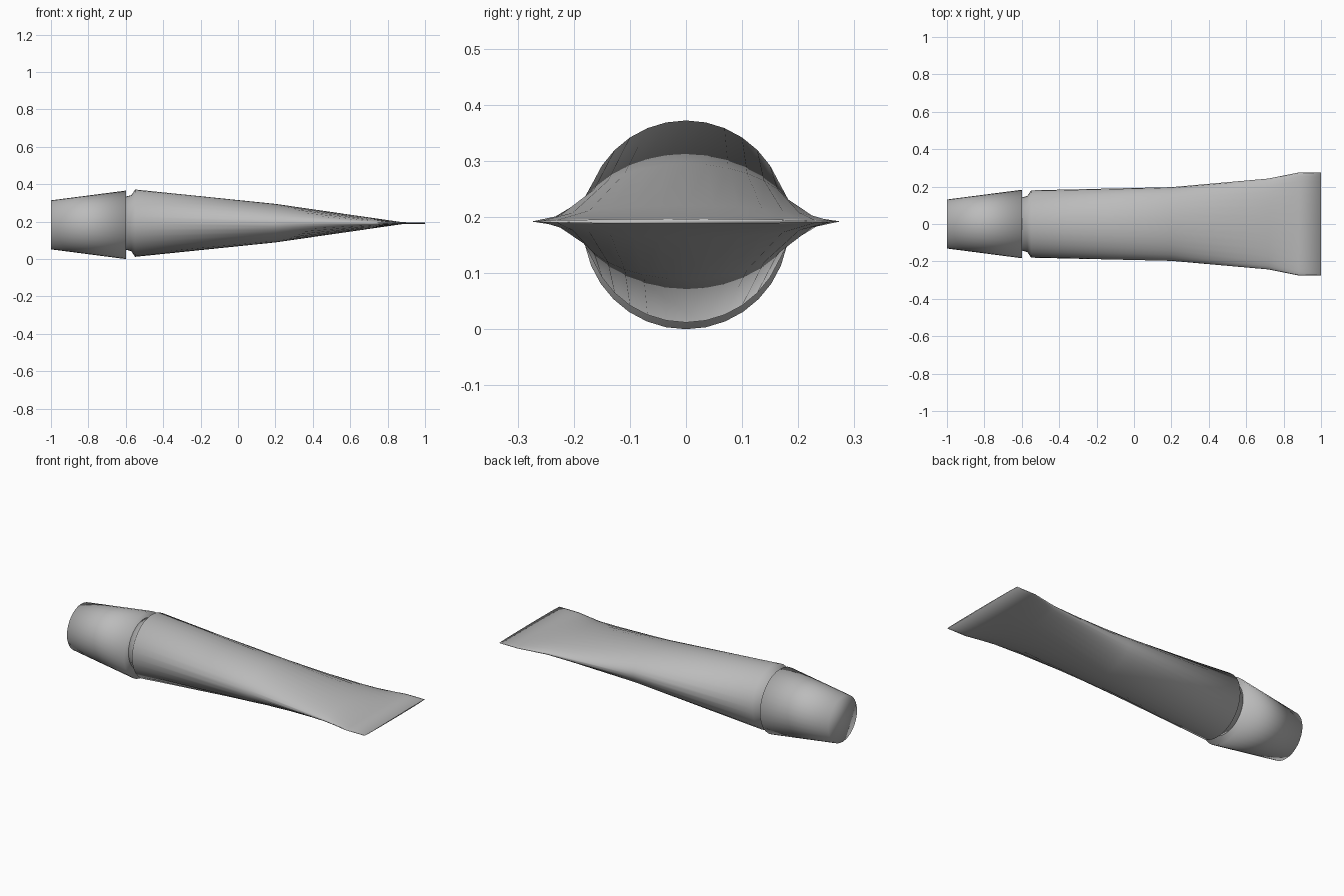
import bpy, bmesh
from math import cos, sin, tau

cube = bpy.data.objects.get("Cube")
if cube:
    bpy.data.objects.remove(cube, do_unlink=True)

SIDES = 32

grey = bpy.data.materials.new("plain grey")
grey.use_nodes = True
colour = (0.5, 0.5, 0.5, 1)
grey.diffuse_color = colour
grey.node_tree.nodes["Principled BSDF"].inputs["Base Color"].default_value = colour


def loft(name, height, sections):
    """Join elliptical sections (x, half width, half height) along x, closed at both ends."""
    bm = bmesh.new()
    rings = []
    for x, width, tall in sections:
        angles = [tau * i / SIDES for i in range(SIDES)]
        rings.append([bm.verts.new((x, width * cos(a), height + tall * sin(a))) for a in angles])
    for a, b in zip(rings, rings[1:]):
        for i in range(SIDES):
            j = (i + 1) % SIDES
            bm.faces.new((a[i], a[j], b[j], b[i]))
    bm.faces.new(rings[0])
    bm.faces.new(rings[-1])
    bmesh.ops.recalc_face_normals(bm, faces=bm.faces)
    for face in bm.faces:
        face.smooth = True
    mesh = bpy.data.meshes.new(name)
    bm.to_mesh(mesh)
    bm.free()
    mesh.materials.append(grey)
    obj = bpy.data.objects.new(name, mesh)
    bpy.context.collection.objects.link(obj)
    return obj


# Tapered screw cap
loft("cap", 0.183, [(-1, 0.131, 0.131), (-0.6, 0.183, 0.183)])

# Tube: neck, shoulder, then a round body flattening to a wide crimped end
loft("tube_body", 0.192, [
    (-0.6, 0.142, 0.142),
    (-0.57, 0.15, 0.15),
    (-0.55, 0.18, 0.18),
    (0.2, 0.197, 0.103),
    (0.72, 0.243, 0.028),
    (0.88, 0.275, 0.005),
    (1, 0.275, 0.004),
])
